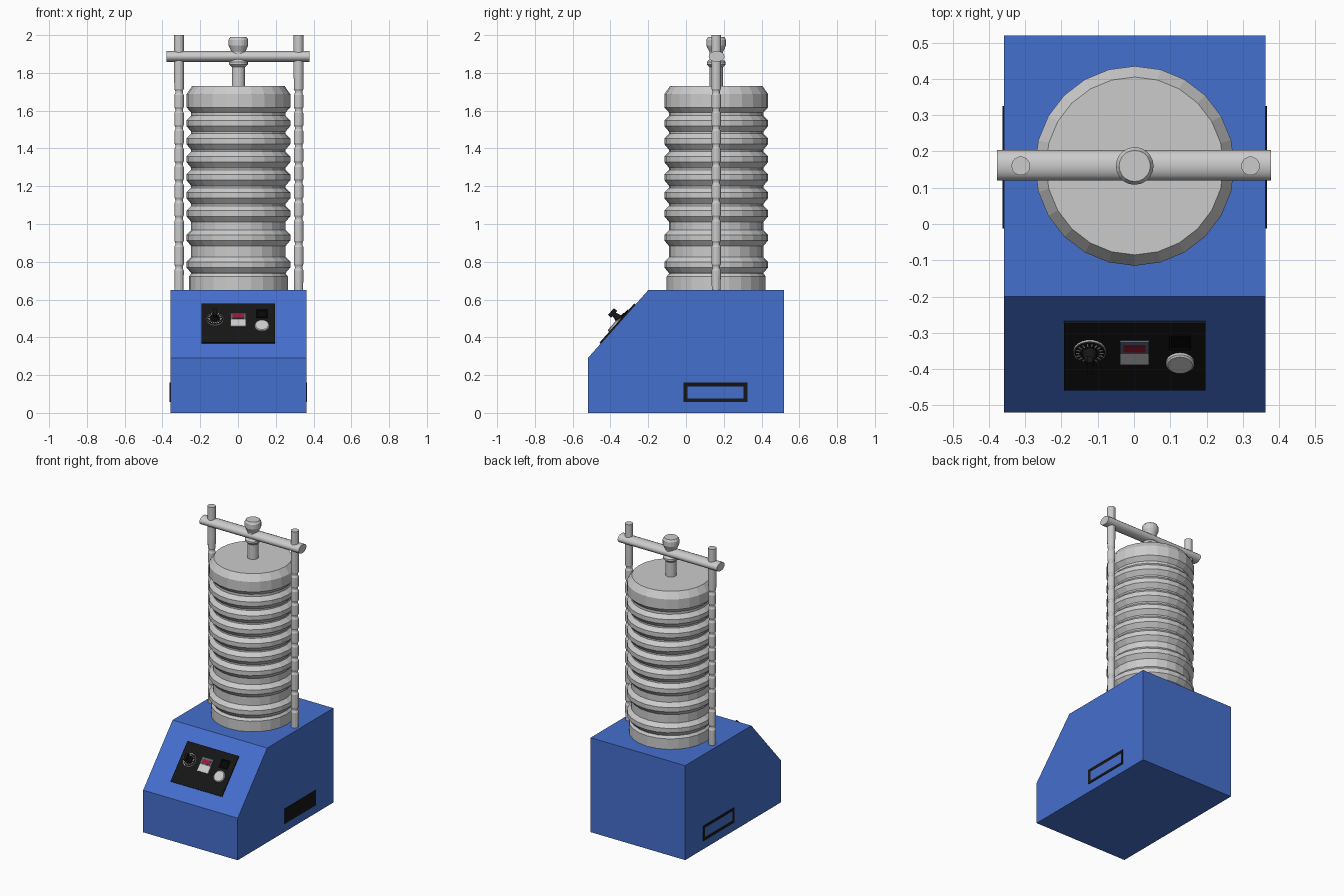
import bpy, bmesh, math
from mathutils import Matrix, Vector

if "Cube" in bpy.data.objects:
    bpy.data.objects.remove(bpy.data.objects["Cube"])

CX, CY = 0.002, 0.16            # axis of the sieve stack


def material(name, rgb):
    m = bpy.data.materials.new(name)
    m.diffuse_color = (*rgb, 1)
    m.use_nodes = True
    m.node_tree.nodes["Principled BSDF"].inputs["Base Color"].default_value = m.diffuse_color
    return m


BLUE = material("blue_paint", (0.06, 0.16, 0.62))
BLACK = material("black_plastic", (0.008, 0.008, 0.008))
DARK = material("dark_recess", (0.002, 0.002, 0.002))
SLATE = material("slate", (0.1, 0.13, 0.19))
RED = material("red_screen", (0.3, 0.01, 0.03))
PALE = material("pale_grey", (0.6, 0.6, 0.6))


def finish(name, bm, mat=None, matrix=None):
    if matrix is not None:
        bm.transform(matrix)
    bmesh.ops.recalc_face_normals(bm, faces=bm.faces[:])
    me = bpy.data.meshes.new(name)
    bm.to_mesh(me)
    bm.free()
    ob = bpy.data.objects.new(name, me)
    bpy.context.collection.objects.link(ob)
    if mat:
        me.materials.append(mat)
    return ob


def lathe(name, profile, sides, matrix, mat=None, smooth=False):
    """Capped solid of revolution about local z from (radius, height) pairs."""
    bm = bmesh.new()
    rings = [[bm.verts.new((r * math.cos(2 * math.pi * i / sides),
                            r * math.sin(2 * math.pi * i / sides), z))
              for i in range(sides)] for r, z in profile]
    for a, b in zip(rings, rings[1:]):
        for i in range(sides):
            j = (i + 1) % sides
            bm.faces.new((a[i], a[j], b[j], b[i]))
    bm.faces.new(rings[0])
    bm.faces.new(rings[-1])
    ob = finish(name, bm, mat, matrix)
    if smooth:
        for p in ob.data.polygons:
            p.use_smooth = len(p.vertices) == 4
    return ob


def box(name, lo, hi, mat=None, matrix=None, inset=None):
    """Box; inset = (axis vector, border, depth) sinks a frame into one face."""
    bm = bmesh.new()
    bmesh.ops.create_cube(bm, size=1)
    lo, hi = Vector(lo), Vector(hi)
    bm.transform(Matrix.Translation((lo + hi) / 2) @ Matrix.Diagonal((*(hi - lo), 1)))
    if inset:
        bm.normal_update()
        faces = [f for f in bm.faces if f.normal.dot(Vector(inset[0])) > 0.9]
        bmesh.ops.inset_region(bm, faces=faces, thickness=inset[1], depth=-inset[2])
    return finish(name, bm, mat, matrix)


# Housing: side profile extruded across x
side = [(-0.52, 0), (0.52, 0), (0.52, 0.65), (-0.20, 0.65), (-0.52, 0.29)]
bm = bmesh.new()
face = bm.faces.new([bm.verts.new((-0.358, y, z)) for y, z in side])
ext = bmesh.ops.extrude_face_region(bm, geom=[face])
bmesh.ops.translate(bm, vec=(0.72, 0, 0),
                    verts=[g for g in ext["geom"] if isinstance(g, bmesh.types.BMVert)])
finish("housing", bm, BLUE)

# Side vents with sunken centres
for label, x, s in (("left", -0.358, -1), ("right", 0.362, 1)):
    x0, x1 = sorted((x - s * 0.01, x + s * 0.004))
    box(label + "_vent", (x0, -0.013, 0.057), (x1, 0.325, 0.16), BLACK,
        inset=((s, 0, 0), 0.028, 0.004))

# Sieve stack: one profile with repeated ribs and a lid
profile = [(0.262, 0.65), (0.262, 0.722), (0.25, 0.738)]
for c in [0.785, 0.928] + [1.056 + 0.0955 * i for i in range(6)]:
    profile += [(0.25, c - 0.045), (0.275, c - 0.015), (0.275, c + 0.015), (0.25, c + 0.04)]
profile += [(0.25, 1.59), (0.275, 1.618), (0.275, 1.687), (0.245, 1.73)]
lathe("sieve_stack", profile, 24, Matrix.Translation((CX, CY, 0)))

# Clamp stem and knob
lathe("clamp_knob", [(0.035, 1.72), (0.035, 1.83), (0.05, 1.845), (0.05, 1.858),
                     (0.036, 1.87), (0.036, 1.91), (0.052, 1.945), (0.052, 1.975),
                     (0.043, 1.99)], 20, Matrix.Translation((CX, CY, 0)))

# Support rods with regular grooves
rod = [(0.024, 0.64)]
for z in [0.77, 0.895] + [1.03 + 0.0955 * i for i in range(8)]:
    rod += [(0.025, z - 0.016), (0.020, z - 0.005), (0.020, z + 0.005), (0.025, z + 0.016)]
rod += [(0.026, 1.78), (0.026, 2.0)]
for label, x in (("left", -0.312), ("right", 0.321)):
    lathe(label + "_rod", rod, 14, Matrix.Translation((x, CY, 0)))

# Flattened crossbar
lathe("crossbar", [(1, -0.378), (1, 0.378)], 16,
      Matrix.Translation((0, 0.162, 1.887)) @ Matrix.Rotation(math.pi / 2, 4, 'Y')
      @ Matrix.Diagonal((0.029, 0.042, 1, 1)), smooth=True)

# Control panel: local x across, y up the slope, z outwards
slope = math.atan2(0.36, 0.32)
P = Matrix.Translation((0, -0.36, 0.47)) @ Matrix.Rotation(slope, 4, 'X')
box("control_panel", (-0.193, -0.139, -0.01), (0.197, 0.139, 0.008), BLACK, P)

# Speed dial with tick marks and grip
D = P @ Matrix.Translation((-0.122, 0.025, 0))
lathe("dial_rim", [(0.045, 0.005), (0.045, 0.014)], 24, D, PALE)
lathe("dial_face", [(0.043, 0.012), (0.041, 0.017)], 24, D, BLACK)
bm = bmesh.new()
for i in range(18):
    m = (Matrix.Rotation(2 * math.pi * i / 18, 4, 'Z') @ Matrix.Translation((0.033, 0, 0.017))
         @ Matrix.Diagonal((0.011, 0.003, 0.003, 1)))
    bmesh.ops.create_cube(bm, size=1, matrix=m)
finish("dial_ticks", bm, PALE, D)
lathe("dial_grip", [(0.022, 0.016), (0.018, 0.03), (0.013, 0.045), (0.013, 0.055)], 16, D, BLACK)
box("dial_handle", (-0.008, -0.024, 0.05), (0.008, 0.024, 0.072), BLACK, D)

# Timer display
box("display_keys", (-0.039, -0.027, 0.005), (0.042, 0.02, 0.015), PALE, P)
box("display_bezel", (-0.039, 0.02, 0.005), (0.042, 0.067, 0.015), SLATE, P)
box("display_screen", (-0.029, 0.028, 0.012), (0.032, 0.055, 0.017), RED, P)

# Power switch and round start button
box("power_switch", (0.097, 0.035, 0.005), (0.157, 0.09, 0.014), DARK, P,
    inset=((0, 0, 1), 0.008, 0.004))
lathe("start_button", [(0.039, 0.005), (0.039, 0.016), (0.034, 0.02)], 24,
      P @ Matrix.Translation((0.127, -0.022, 0)), PALE)
